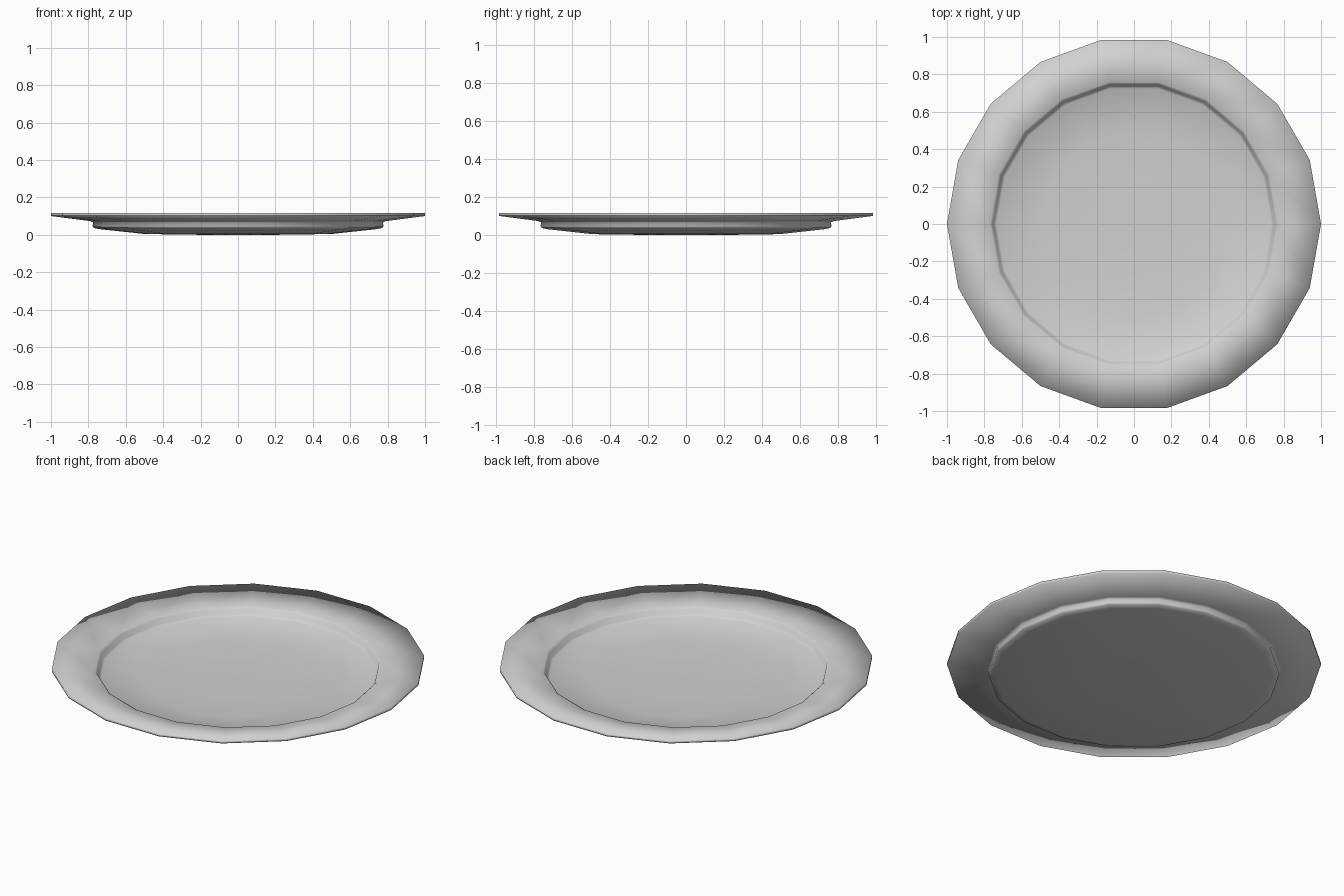
import bpy
import bmesh
from math import cos, sin, tau

SIDES = 18

cube = bpy.data.objects.get("Cube")
if cube:
    bpy.data.objects.remove(cube, do_unlink=True)

# Pale grey ceramic
glaze = bpy.data.materials.new("pale_grey_ceramic")
glaze.use_nodes = True
colour = (0.64, 0.64, 0.64, 1)
glaze.diffuse_color = colour
glaze.node_tree.nodes["Principled BSDF"].inputs["Base Color"].default_value = colour

# Radius and height, from the underside centre out over the rim to the well
profile = [
    (0.22, 0.0), (0.50, 0.004), (0.74, 0.03), (0.77, 0.036), (0.778, 0.045),
    (0.775, 0.066), (0.79, 0.073), (1.0, 0.10),
    (1.0, 0.115), (0.77, 0.088), (0.758, 0.08),
    (0.748, 0.052), (0.735, 0.045), (0.50, 0.02), (0.22, 0.016),
]


def lathe(name, points, material):
    """Turn a profile around z and close both ends."""
    bm = bmesh.new()
    rings = [[bm.verts.new((r * cos(tau * i / SIDES), r * sin(tau * i / SIDES), z))
              for i in range(SIDES)] for r, z in points]
    for low, high in zip(rings, rings[1:]):
        for i in range(SIDES):
            j = (i + 1) % SIDES
            bm.faces.new((low[i], low[j], high[j], high[i]))
    bm.faces.new(rings[0])
    bm.faces.new(rings[-1])
    bmesh.ops.recalc_face_normals(bm, faces=bm.faces)
    for face in bm.faces:
        face.smooth = True
    mesh = bpy.data.meshes.new(name)
    bm.to_mesh(mesh)
    bm.free()
    mesh.materials.append(material)
    obj = bpy.data.objects.new(name, mesh)
    bpy.context.collection.objects.link(obj)
    return obj


# Plate with a shallow well and a wide sloping rim
lathe("plate", profile, glaze)
